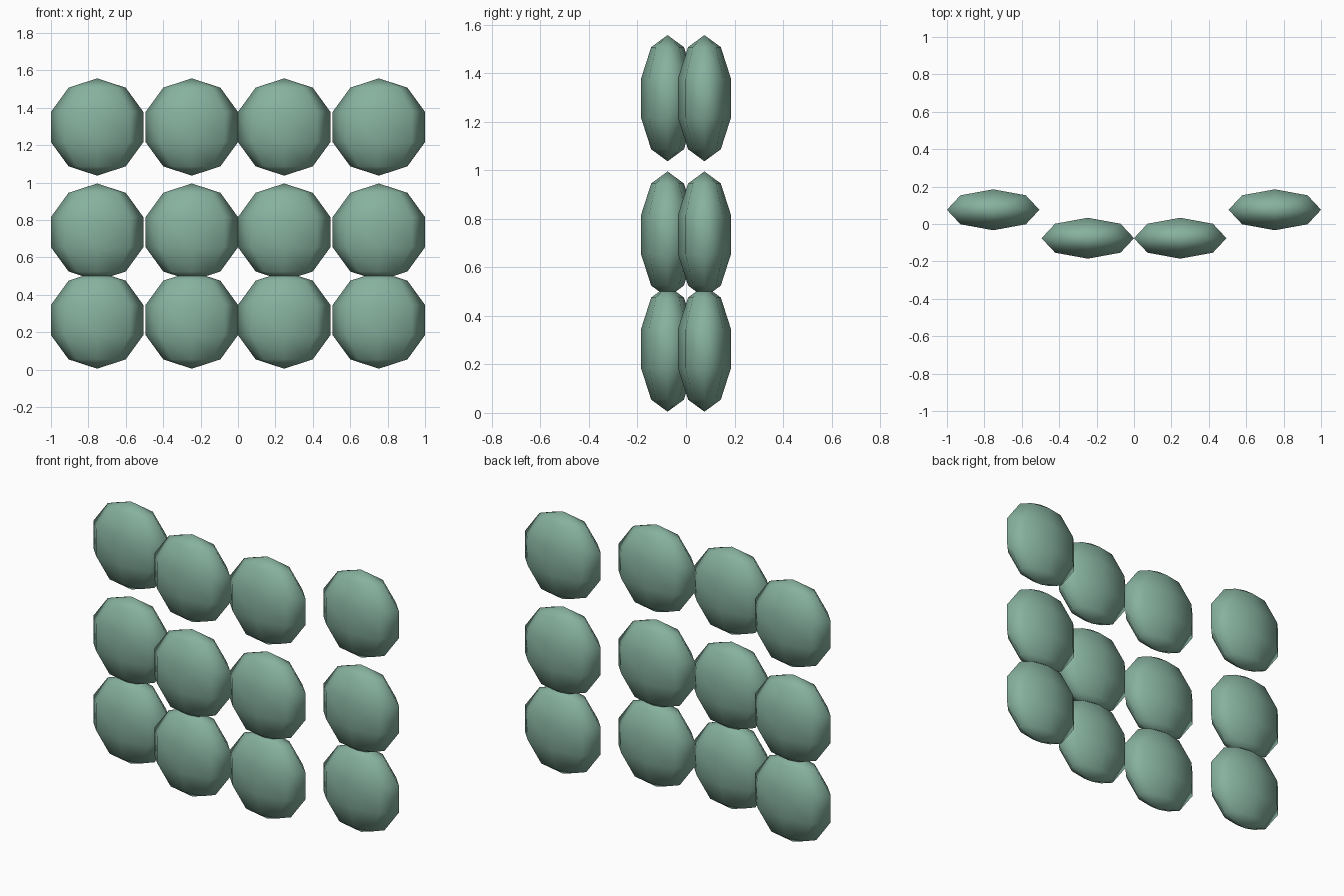
import bpy, bmesh
from mathutils import Matrix

if "Cube" in bpy.data.objects:
    bpy.data.objects.remove(bpy.data.objects["Cube"])

# One flat colour for every pad
green = bpy.data.materials.new("soft_green")
green.diffuse_color = (0.24, 0.44, 0.345, 1.0)
green.use_nodes = True
green.node_tree.nodes["Principled BSDF"].inputs["Base Color"].default_value = green.diffuse_color

# Shared pad: low-poly sphere, poles up, flattened front to back
mesh = bpy.data.meshes.new("pad")
bm = bmesh.new()
bmesh.ops.create_uvsphere(bm, u_segments=8, v_segments=5, radius=1.0,
                          matrix=Matrix.Diagonal((0.26, 0.115, 0.26, 1.0)))
for f in bm.faces:
    f.smooth = True
bm.to_mesh(mesh)
bm.free()
mesh.materials.append(green)

# Three rows of four pads; the outer columns sit further back
rows = {"lower": 0.265, "middle": 0.735, "upper": 1.297}
columns = {"inner": (0.247, -0.076), "outer": (0.753, 0.076)}
for row, z in rows.items():
    for col, (x, y) in columns.items():
        for side, s in (("left", -1), ("right", 1)):
            ob = bpy.data.objects.new(f"{row}_{col}_{side}_pad", mesh)
            ob.location = (s * x, y, z)
            bpy.context.collection.objects.link(ob)
